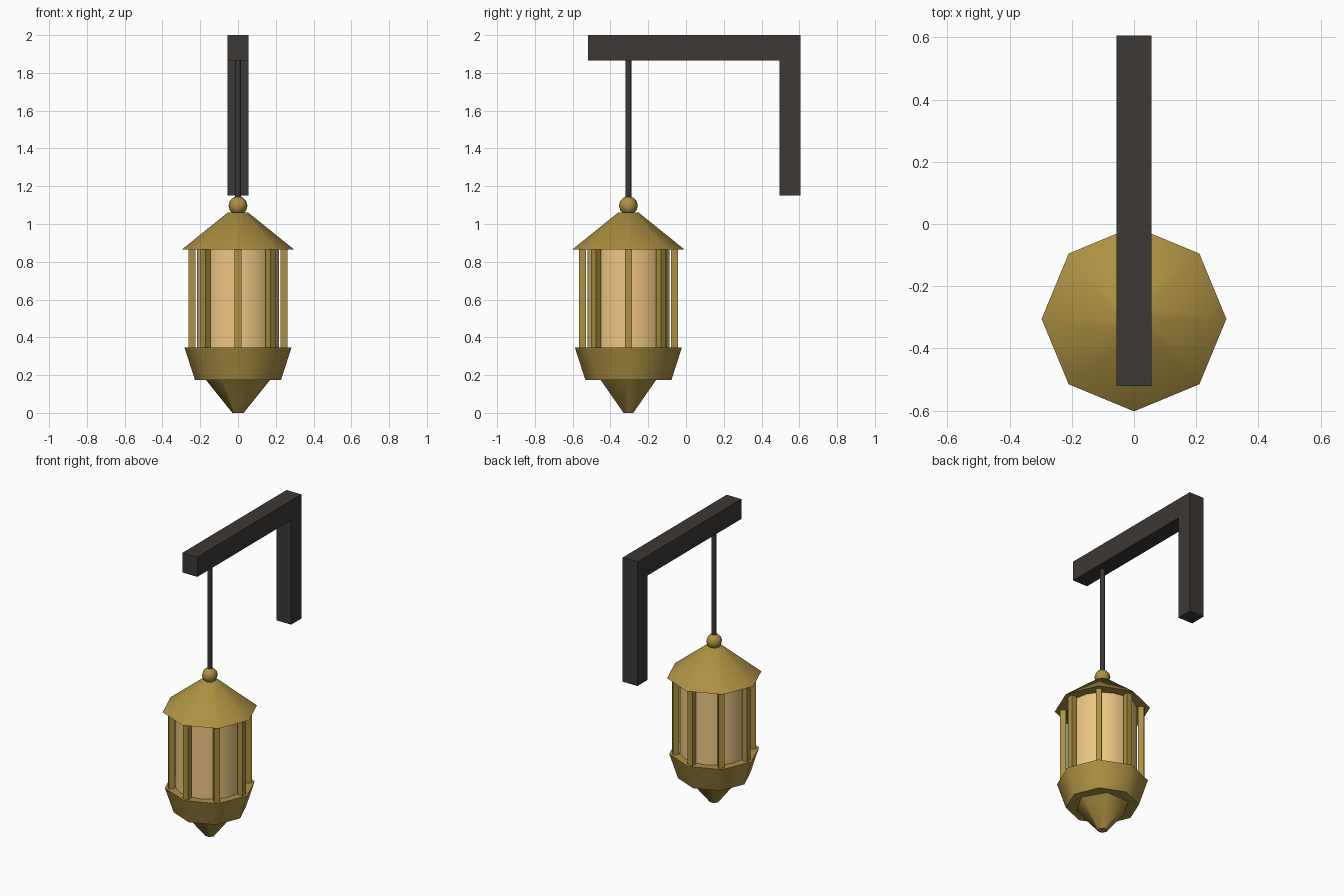
import bpy, bmesh, math
from mathutils import Matrix, Vector

if "Cube" in bpy.data.objects:
    bpy.data.objects.remove(bpy.data.objects["Cube"])

LY = -0.305  # lantern axis position in y


def material(name, rgb):
    m = bpy.data.materials.new(name)
    m.diffuse_color = (*rgb, 1)
    m.use_nodes = True
    m.node_tree.nodes["Principled BSDF"].inputs["Base Color"].default_value = m.diffuse_color
    return m


brass = material("brass", (0.42, 0.28, 0.055))
iron = material("dark_iron", (0.045, 0.04, 0.036))
glass = material("warm_glass", (0.85, 0.56, 0.23))


def finish(name, bm, mat, smooth=False):
    bmesh.ops.recalc_face_normals(bm, faces=bm.faces[:])
    me = bpy.data.meshes.new(name)
    bm.to_mesh(me)
    bm.free()
    me.materials.append(mat)
    ob = bpy.data.objects.new(name, me)
    bpy.context.collection.objects.link(ob)
    if smooth:
        bpy.ops.object.select_all(action='DESELECT')
        ob.select_set(True)
        bpy.context.view_layer.objects.active = ob
        bpy.ops.object.shade_smooth_by_angle(angle=math.radians(55))
    return ob


def tapered(name, sides, r0, r1, z0, z1, mat, smooth=True):
    """Closed cone section on the lantern axis, with a corner on +x."""
    bm = bmesh.new()
    rings = []
    for r, z in ((r0, z0), (r1, z1)):
        rings.append([bm.verts.new((r * math.cos(a), LY + r * math.sin(a), z))
                      for a in (math.tau * i / sides for i in range(sides))])
    lo, hi = rings
    for i in range(sides):
        j = (i + 1) % sides
        bm.faces.new((lo[i], lo[j], hi[j], hi[i]))
    bm.faces.new(lo[::-1])
    bm.faces.new(hi)
    return finish(name, bm, mat, smooth)


# L-shaped wall bracket: side profile extruded across x
bm = bmesh.new()
profile = [(-0.52, 1.865), (0.495, 1.865), (0.495, 1.15),
           (0.605, 1.15), (0.605, 2.0), (-0.52, 2.0)]
face = bm.faces.new([bm.verts.new((-0.056, y, z)) for y, z in profile])
ext = bmesh.ops.extrude_face_region(bm, geom=[face])
bmesh.ops.translate(bm, vec=(0.112, 0, 0),
                    verts=[g for g in ext["geom"] if isinstance(g, bmesh.types.BMVert)])
finish("bracket", bm, iron)

# Hanging rod
tapered("hanging_rod", 8, 0.016, 0.016, 1.13, 1.87, iron)

# Ball on top of the roof
bm = bmesh.new()
bmesh.ops.create_uvsphere(bm, u_segments=8, v_segments=6, radius=0.05,
                          matrix=Matrix.Translation((0, LY, 1.097)))
finish("top_ball", bm, brass, True)

# Lantern body
tapered("roof", 8, 0.297, 0.055, 0.865, 1.06, brass)
tapered("glass", 16, 0.217, 0.217, 0.345, 0.865, glass)
tapered("base", 8, 0.228, 0.283, 0.175, 0.345, brass)
tapered("bottom_finial", 6, 0.03, 0.17, 0.0, 0.175, brass)

# Eight upright bars around the glass
bm = bmesh.new()
for i in range(8):
    m = (Matrix.Translation((0, LY, 0.605)) @ Matrix.Rotation(math.tau * i / 8, 4, 'Z')
         @ Matrix.Translation((0.243, 0, 0)) @ Matrix.Diagonal((0.037, 0.037, 0.525, 1)))
    bmesh.ops.create_cube(bm, size=1, matrix=m)
finish("cage_bars", bm, brass)
